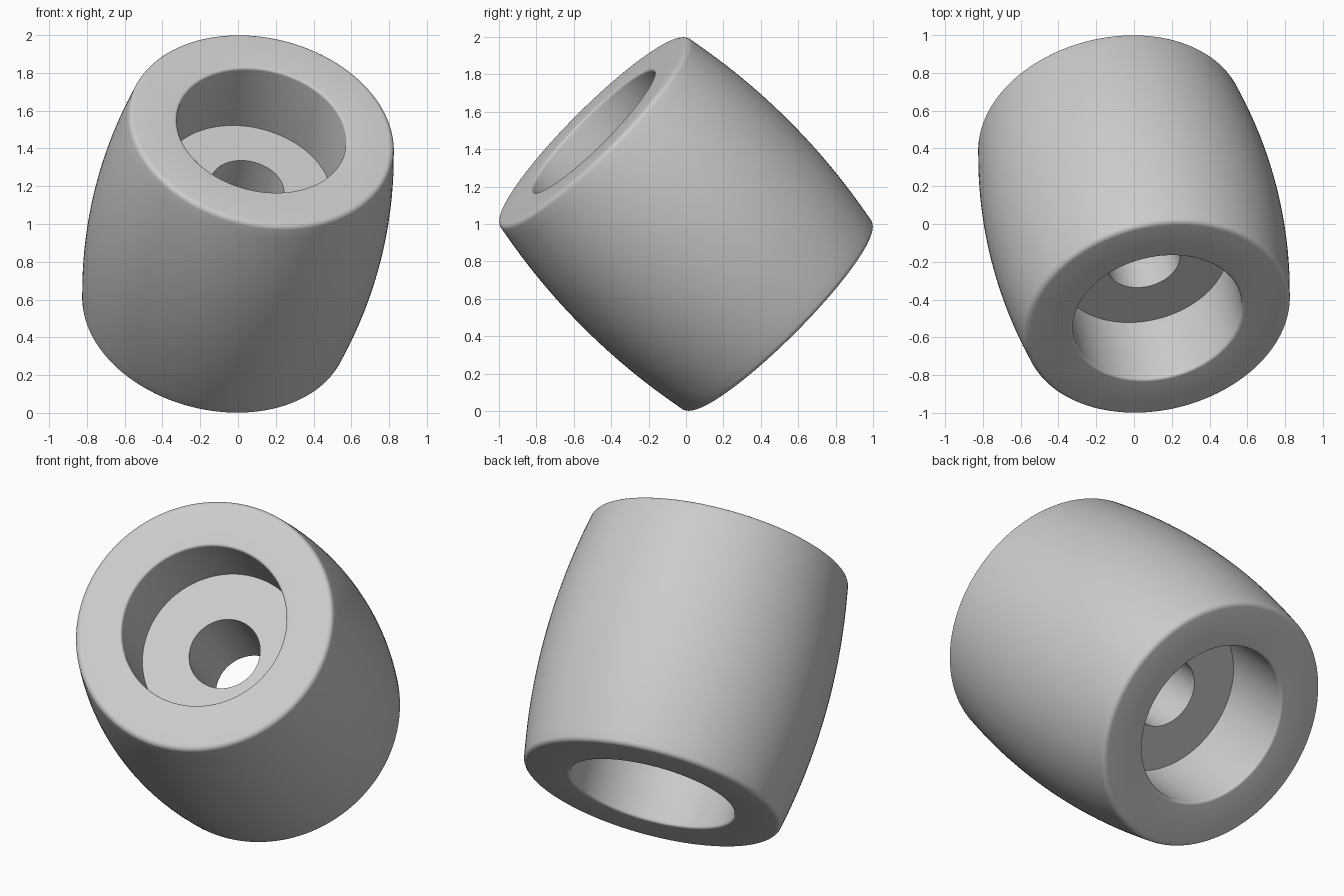
import bpy, bmesh, math
from mathutils import Vector

cube = bpy.data.objects.get("Cube")
if cube:
    bpy.data.objects.remove(cube)

HALF = 0.715      # half the length along the axis
BELLY = 0.78      # radius at the middle
RIM = 0.715       # radius at the ends
BORE = 0.455      # counterbore radius
FLOOR = 0.28      # counterbore floor height from the middle
HOLE = 0.197      # through hole radius
AXIS = Vector((0.176, -0.696, 0.696))


def arc(cx, cz, r, start, end, steps=5):
    """Points of a rounded corner, angles in degrees."""
    angles = [math.radians(start + (end - start) * i / steps) for i in range(steps + 1)]
    return [(cx + r * math.cos(a), cz + r * math.sin(a)) for a in angles]


# Upper half of the cross-section: barrel side, rim, counterbore, hole
outer, inner = 0.03, 0.015
top = HALF - outer
half = [(BELLY - (BELLY - RIM) * (i / 12) ** 2, top * i / 12) for i in range(1, 12)]
half += arc(RIM - outer, top, outer, 10, 90)
half += arc(BORE + inner, HALF - inner, inner, 90, 180)
half += [(BORE, FLOOR), (HOLE, FLOOR)]
profile = [(BELLY, 0)] + half + [(r, -z) for r, z in reversed(half)]

# Revolve the closed cross-section
bm = bmesh.new()
verts = [bm.verts.new((r, 0, z)) for r, z in profile]
edges = [bm.edges.new((v, verts[i - 1])) for i, v in enumerate(verts)]
bmesh.ops.spin(bm, geom=verts + edges, cent=(0, 0, 0), axis=(0, 0, 1),
               angle=math.tau, steps=128, use_merge=True)
bmesh.ops.remove_doubles(bm, verts=bm.verts, dist=0.0001)
bmesh.ops.recalc_face_normals(bm, faces=bm.faces)
mesh = bpy.data.meshes.new("barrel_roller")
bm.to_mesh(mesh)
bm.free()

# Tilt the roller and raise it to the ground
roller = bpy.data.objects.new("barrel_roller", mesh)
bpy.context.collection.objects.link(roller)
roller.rotation_euler = Vector((0, 0, 1)).rotation_difference(AXIS).to_euler()
roller.location = (0, 0, 1)

# Plain grey
grey = bpy.data.materials.new("light_grey")
grey.use_nodes = True
colour = (0.6, 0.6, 0.6, 1)
grey.diffuse_color = colour
grey.node_tree.nodes["Principled BSDF"].inputs["Base Color"].default_value = colour
mesh.materials.append(grey)

bpy.context.view_layer.objects.active = roller
roller.select_set(True)
bpy.ops.object.shade_smooth_by_angle(angle=math.radians(35))
